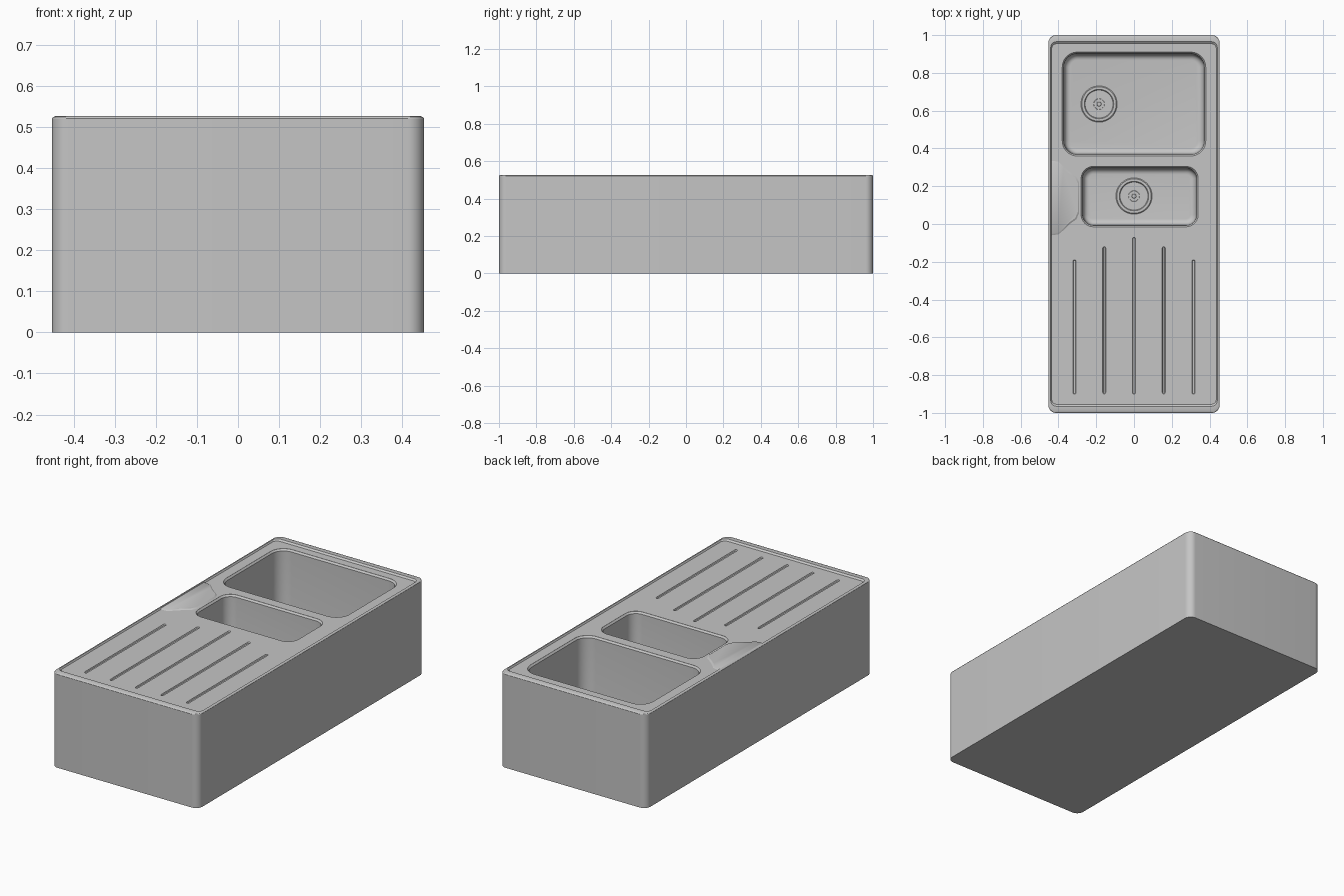
import bpy, bmesh, math

if "Cube" in bpy.data.objects:
    bpy.data.objects.remove(bpy.data.objects["Cube"])

steel = bpy.data.materials.new("light_grey_steel")
steel.diffuse_color = (0.56, 0.56, 0.56, 1)
steel.use_nodes = True
steel.node_tree.nodes["Principled BSDF"].inputs["Base Color"].default_value = steel.diffuse_color


def rounded(cx, cy, hx, hy, r, z, n=10):
    """Points of a rounded rectangle, counter-clockwise."""
    pts = []
    for k, (sx, sy) in enumerate(((1, 1), (-1, 1), (-1, -1), (1, -1))):
        for i in range(n + 1):
            a = math.pi / 2 * (k + i / n)
            pts.append((cx + sx * (hx - r) + r * math.cos(a),
                        cy + sy * (hy - r) + r * math.sin(a), z))
    return pts


def circle(cx, cy, r, z, n=48):
    return [(cx + r * math.cos(2 * math.pi * i / n),
             cy + r * math.sin(2 * math.pi * i / n), z) for i in range(n)]


def loft(name, rings):
    """Closed solid through a stack of equal-length rings."""
    bm = bmesh.new()
    loops = [[bm.verts.new(p) for p in ring] for ring in rings]
    n = len(loops[0])
    for a, b in zip(loops, loops[1:]):
        for i in range(n):
            j = (i + 1) % n
            bm.faces.new((a[i], a[j], b[j], b[i]))
    bm.faces.new(loops[0][::-1])
    bm.faces.new(loops[-1])
    bmesh.ops.recalc_face_normals(bm, faces=bm.faces[:])
    me = bpy.data.meshes.new(name)
    bm.to_mesh(me)
    bm.free()
    ob = bpy.data.objects.new(name, me)
    bpy.context.collection.objects.link(ob)
    me.materials.append(steel)
    return ob


def activate(ob):
    bpy.ops.object.select_all(action='DESELECT')
    ob.select_set(True)
    bpy.context.view_layer.objects.active = ob


def smooth(ob):
    activate(ob)
    bpy.ops.object.shade_smooth_by_angle(angle=math.radians(30))


def cut(ob, cutter):
    m = ob.modifiers.new("cut", 'BOOLEAN')
    m.operation, m.solver, m.object = 'DIFFERENCE', 'EXACT', cutter
    activate(ob)
    bpy.ops.object.modifier_apply(modifier=m.name)
    bpy.data.objects.remove(cutter)


DECK = 0.519

# Solid body with a raised rim around a slightly sunken deck
body = loft("sink_body", [rounded(0, 0, hx, hy, r, z) for hx, hy, r, z in (
    (0.453, 1.0, 0.040, 0), (0.453, 1.0, 0.040, 0.521),
    (0.451, 0.998, 0.038, 0.524), (0.445, 0.992, 0.034, 0.527),
    (0.441, 0.965, 0.030, 0.527), (0.436, 0.955, 0.028, DECK))])

# Two bowls: centre, half size, corner radius, floor height, drain centre
bowls = {
    "large": (0.0, 0.635, 0.38, 0.275, 0.08, 0.12, (-0.185, 0.635)),
    "small": (0.03, 0.145, 0.31, 0.16, 0.065, 0.24, (0.0, 0.148)),
}
for name, (cx, cy, hx, hy, r, floor, drain) in bowls.items():
    prof = [(0.0, 0.56), (0.0, DECK - 0.0005), (0.003, DECK - 0.004), (0.008, DECK - 0.01)]
    f = 0.03  # floor fillet
    for i in range(7):
        a = math.pi / 2 * i / 6
        prof.append((0.012 + f * (1 - math.cos(a)), floor + f * (1 - math.sin(a))))
    cut(body, loft(name + "_bowl_cutter",
                   [rounded(cx, cy, hx - d, hy - d, r - d, z) for d, z in prof]))

# Drainer grooves
for x, top in ((-0.315, -0.19), (-0.1575, -0.12), (0, -0.07), (0.1575, -0.12), (0.315, -0.19)):
    cy, hy = (top - 0.9) / 2, (top + 0.9) / 2
    cut(body, loft("groove_cutter", [
        rounded(x, cy, 0.008, hy, 0.0075, 0.54, 3),
        rounded(x, cy, 0.008, hy, 0.0075, DECK - 0.001, 3),
        rounded(x, cy, 0.005, hy - 0.003, 0.0045, DECK - 0.006, 3)]))
smooth(body)

# Raised tap ledge beside the small bowl
ledge = [(-0.438, -0.06), (-0.40, -0.055), (-0.37, -0.03), (-0.34, 0.0), (-0.305, 0.025),
         (-0.29, 0.06), (-0.29, 0.22), (-0.305, 0.25), (-0.34, 0.275), (-0.37, 0.30),
         (-0.40, 0.33), (-0.438, 0.335)]


def ledge_ring(s, z):
    return [(-0.438 + (x + 0.438) * s, 0.14 + (y - 0.14) * s, z) for x, y in ledge]


smooth(loft("tap_ledge", [ledge_ring(1, DECK - 0.01), ledge_ring(1, DECK),
                          ledge_ring(0.95, 0.524)]))

# Drains: flange with sunken strainer, radial ribs and centre screw
for name, (*_, floor, (dx, dy)) in bowls.items():
    smooth(loft(name + "_drain", [circle(dx, dy, r, floor + z) for r, z in (
        (0.096, -0.004), (0.096, 0.002), (0.091, 0.006), (0.078, 0.006),
        (0.074, 0.001), (0.03, 0.001), (0.027, 0.005), (0.012, 0.005),
        (0.010, 0.009), (0.004, 0.009))]))
    bm = bmesh.new()
    n = 28
    for i in range(n):
        a = 2 * math.pi * i / n
        c, s = math.cos(a), math.sin(a)
        box = bmesh.ops.create_cube(bm, size=1)["verts"]
        for v in box:
            w = 0.0022 if v.co.x < 0 else 0.005
            px, py = 0.05 + v.co.x * 0.046, v.co.y * 2 * w
            v.co = (dx + px * c - py * s, dy + px * s + py * c,
                    floor + 0.0025 + v.co.z * 0.005)
    me = bpy.data.meshes.new(name + "_strainer_ribs")
    bm.to_mesh(me)
    bm.free()
    me.materials.append(steel)
    bpy.context.collection.objects.link(bpy.data.objects.new(name + "_strainer_ribs", me))
